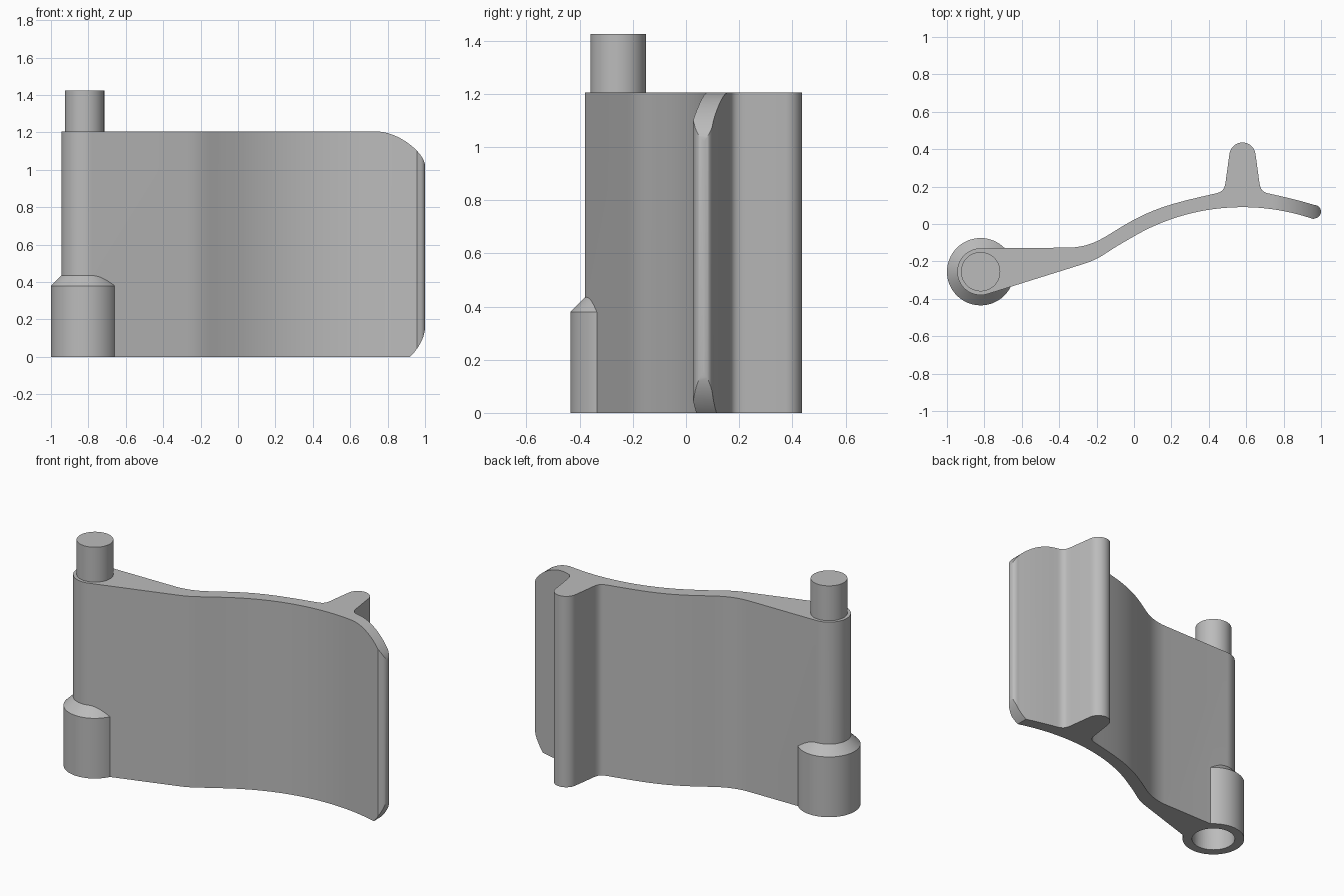
import bpy, bmesh, math
from mathutils import Vector

cube = bpy.data.objects.get("Cube")
if cube:
    bpy.data.objects.remove(cube, do_unlink=True)

grey = bpy.data.materials.new("light_grey")
grey.use_nodes = True
colour = (0.5, 0.5, 0.5, 1)
grey.diffuse_color = colour
grey.node_tree.nodes["Principled BSDF"].inputs["Base Color"].default_value = colour

PIVOT = (-0.82, -0.255)
HEIGHT = 1.205


def bezier(a, b, c, d, n=10):
    """Sampled cubic curve, without its last point."""
    a, b, c, d = map(Vector, (a, b, c, d))
    out = []
    for i in range(n):
        t = i / n
        s = 1 - t
        out.append(tuple(a*s**3 + b*3*s*s*t + c*3*s*t*t + d*t**3))
    return out


def arc(centre, r, a0, a1, n):
    """Sampled arc in degrees, including both ends."""
    return [(centre[0] + r*math.cos(math.radians(a0 + (a1-a0)*i/n)),
             centre[1] + r*math.sin(math.radians(a0 + (a1-a0)*i/n))) for i in range(n + 1)]


def finish(name, bm):
    bmesh.ops.recalc_face_normals(bm, faces=bm.faces)
    me = bpy.data.meshes.new(name)
    bm.to_mesh(me)
    bm.free()
    me.materials.append(grey)
    ob = bpy.data.objects.new(name, me)
    bpy.context.collection.objects.link(ob)
    return ob


def prism(name, points, move):
    """Extrude a closed outline of 3D points."""
    bm = bmesh.new()
    face = bm.faces.new([bm.verts.new(p) for p in points])
    ext = bmesh.ops.extrude_face_region(bm, geom=[face])
    verts = [v for v in ext["geom"] if isinstance(v, bmesh.types.BMVert)]
    bmesh.ops.translate(bm, vec=move, verts=verts)
    return finish(name, bm)


def lathe(name, profile, n=64):
    """Stack of rings (radius, z) around the pivot, capped at both ends."""
    bm = bmesh.new()
    rings = [[bm.verts.new((PIVOT[0] + r*math.cos(math.tau*i/n),
                            PIVOT[1] + r*math.sin(math.tau*i/n), z)) for i in range(n)]
             for r, z in profile]
    for lo, hi in zip(rings, rings[1:]):
        for i in range(n):
            j = (i + 1) % n
            bm.faces.new((lo[i], lo[j], hi[j], hi[i]))
    bm.faces.new(rings[0])
    bm.faces.new(rings[-1])
    return finish(name, bm)


def boolean(ob, tool, operation):
    tool.hide_render = True
    mod = ob.modifiers.new(operation.lower(), "BOOLEAN")
    mod.operation = operation
    mod.solver = "EXACT"
    mod.object = tool
    bpy.context.view_layer.objects.active = ob
    bpy.ops.object.modifier_apply(modifier=mod.name)
    bpy.data.objects.remove(tool, do_unlink=True)


# Plan outline: hub, front of the curved blade, tip, rib, back of the blade
outline = arc(PIVOT, 0.125, 90, 287.4, 40)
outline += bezier((-0.29, -0.22), (-0.18, -0.187), (-0.17, -0.165), (-0.06, -0.10), 14)
outline += arc((0.58, -1.07), 1.16, 120, 71, 30)
outline += arc((0.965, 0.066), 0.035, -75, 75, 12)
outline += bezier((0.96, 0.103), (0.88, 0.127), (0.80, 0.146), (0.72, 0.163), 8)
outline += bezier((0.72, 0.163), (0.68, 0.172), (0.673, 0.19), (0.667, 0.25), 10)
outline += arc((0.58, 0.366), 0.07, 8, 172, 20)
outline += bezier((0.493, 0.25), (0.487, 0.19), (0.48, 0.175), (0.44, 0.164), 10)
outline += bezier((0.44, 0.164), (0.23, 0.117), (0.12, 0.09), (-0.02, 0.012), 16)
outline += bezier((-0.02, 0.012), (-0.16, -0.066), (-0.21, -0.127), (-0.37, -0.127), 16)
lever = prism("lever", [(x, y, 0) for x, y in outline], (0, 0, HEIGHT))

# Rounded free corners of the blade
side = [(-1.2, -0.1), (0.7, -0.1), (0.7, 0.0)]
side = [(-1.2, 0.0)] + bezier((0.92, 0), (0.97, 0.05), (1.0, 0.11), (1.0, 0.16), 12)
side += [(1.0, 0.16)]
side += bezier((1.0, 1.02), (1.0, 1.09), (0.86, 1.205), (0.74, 1.205), 20)
side += [(0.74, HEIGHT), (-1.2, HEIGHT)]
boolean(lever, prism("corner_cutter", [(x, -1, z) for x, z in side], (0, 2, 0)), "INTERSECT")

# Lower boss with a chamfered shoulder, and its socket
boolean(lever, lathe("boss", [(0.18, 0), (0.18, 0.38), (0.11, 0.45)]), "UNION")
boolean(lever, lathe("socket_cutter", [(0.125, -0.1), (0.125, 0.25)]), "DIFFERENCE")

# Upper pivot pin
pin = lathe("pivot_pin", [(0.105, HEIGHT - 0.02), (0.105, 1.425)])

for ob in (lever, pin):
    bpy.ops.object.select_all(action="DESELECT")
    ob.select_set(True)
    bpy.context.view_layer.objects.active = ob
    bpy.ops.object.shade_smooth_by_angle(angle=math.radians(30))
